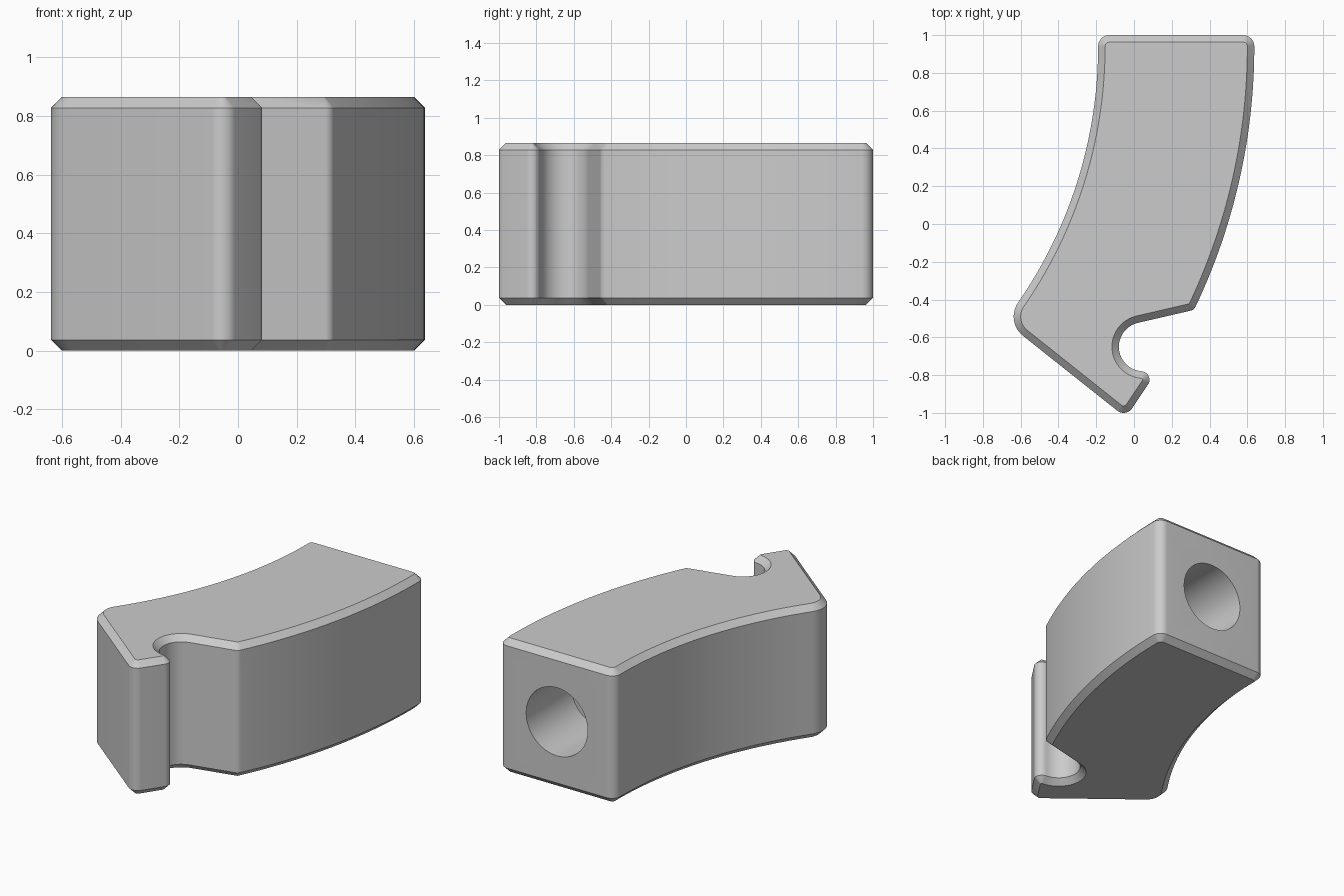
import bpy
import bmesh
from math import cos, sin, radians, ceil

default = bpy.data.objects.get("Cube")
if default:
    bpy.data.objects.remove(default)

HEIGHT = 0.865
CHAMFER = 0.037
BEND = (-2.57, 0.94)  # shared centre of both long curved sides

# Outline, clockwise: centre, radius, start and end angle, +1 convex / -1 concave
ARCS = [
    (BEND, 3.207, 0, -25.4, 1),                 # outer curved side
    ((0.29, -0.42), 0.04, -25.4, -77, 1),       # corner above the notch
    ((0.05, -0.65), 0.13, 103, 266, -1),        # round notch
    ((0.037, -0.825), 0.045, 86, -38, 1),       # hook tip
    ((-0.055, -0.945), 0.055, -38, -129, 1),    # front point
    ((-0.507, -0.49), 0.13, -129, -214.7, 1),   # wide corner
    (BEND, 2.38, -34.7, 0, -1),                 # inner curved side
    ((-0.13, 0.94), 0.06, 180, 90, 1),          # back corners
    ((0.577, 0.94), 0.06, 90, 0, 1),
]


def outline(inset):
    """Points of the outline, moved inwards by the inset."""
    points = []
    for (cx, cy), radius, start, end, side in ARCS:
        r = radius - side * inset
        steps = max(8, ceil(abs(end - start) / 7))
        if radius > 1:
            steps = 28
        for i in range(steps + 1):
            a = radians(start + (end - start) * i / steps)
            points.append((cx + r * cos(a), cy + r * sin(a)))
    return points


# Grey material
grey = bpy.data.materials.new("plain grey")
grey.use_nodes = True
colour = (0.6, 0.6, 0.6, 1)
grey.diffuse_color = colour
grey.node_tree.nodes["Principled BSDF"].inputs["Base Color"].default_value = colour

# Curved block with chamfered top and bottom rims
bm = bmesh.new()
levels = [(0, CHAMFER), (CHAMFER, 0), (HEIGHT - CHAMFER, 0), (HEIGHT, CHAMFER)]
rings = [[bm.verts.new((x, y, z)) for x, y in outline(inset)] for z, inset in levels]
for low, high in zip(rings, rings[1:]):
    for i in range(len(low)):
        bm.faces.new((low[i - 1], low[i], high[i], high[i - 1]))
bm.faces.new(rings[0])
bm.faces.new(rings[-1])
bmesh.ops.remove_doubles(bm, verts=bm.verts, dist=0.002)
bmesh.ops.recalc_face_normals(bm, faces=bm.faces)
mesh = bpy.data.meshes.new("curved_block")
bm.to_mesh(mesh)
bm.free()
mesh.materials.append(grey)
block = bpy.data.objects.new("curved_block", mesh)
bpy.context.collection.objects.link(block)

# Blind round hole in the back end
bpy.ops.mesh.primitive_cylinder_add(vertices=64, radius=0.22, depth=0.86,
                                    location=(0.223, 0.97, HEIGHT / 2),
                                    rotation=(radians(90), 0, 0))
cutter = bpy.context.object
cutter.name = "hole_cutter"
cutter.hide_render = True
cutter.data.materials.append(grey)
cut = block.modifiers.new("hole", "BOOLEAN")
cut.operation = "DIFFERENCE"
cut.solver = "EXACT"
cut.object = cutter

bpy.ops.object.select_all(action="DESELECT")
block.select_set(True)
bpy.context.view_layer.objects.active = block
bpy.ops.object.modifier_apply(modifier=cut.name)
bpy.data.objects.remove(cutter)
bpy.ops.object.shade_smooth_by_angle(angle=radians(30))
